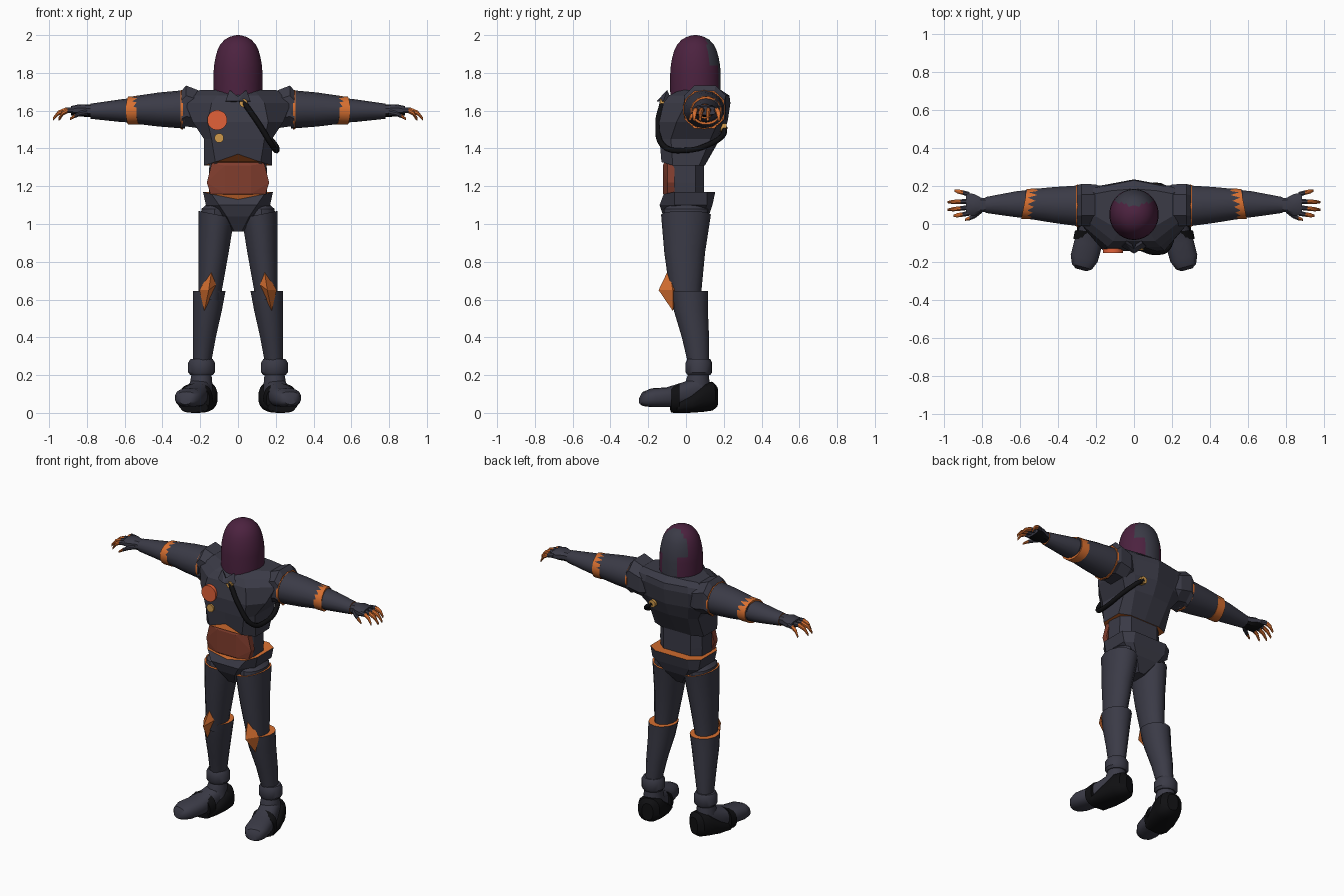
import bpy, bmesh, math
from mathutils import Matrix, Vector

if "Cube" in bpy.data.objects:
    bpy.data.objects.remove(bpy.data.objects["Cube"])


def mat(name, r, g, b):
    m = bpy.data.materials.new(name)
    m.diffuse_color = (r, g, b, 1)
    m.use_nodes = True
    m.node_tree.nodes["Principled BSDF"].inputs["Base Color"].default_value = m.diffuse_color
    return m


SLATE = mat("slate", .043, .043, .062)
PLUM = mat("plum", .072, .016, .05)
ORANGE = mat("orange", .68, .16, .03)
BLACK = mat("black", .005, .005, .006)
RUST = mat("rust", .22, .047, .027)
CORAL = mat("coral", .76, .12, .04)
GOLD = mat("gold", .62, .32, .07)


def finish(name, bm, mats, mirror=False, smooth=True, xform=None):
    if xform:
        bm.transform(xform)
    bmesh.ops.recalc_face_normals(bm, faces=bm.faces)
    me = bpy.data.meshes.new(name)
    bm.to_mesh(me)
    bm.free()
    for m in mats:
        me.materials.append(m)
    ob = bpy.data.objects.new(name, me)
    bpy.context.collection.objects.link(ob)
    if smooth:
        bpy.ops.object.select_all(action='DESELECT')
        ob.select_set(True)
        bpy.context.view_layer.objects.active = ob
        bpy.ops.object.shade_smooth_by_angle(angle=math.radians(35))
    if mirror:
        ob.modifiers.new("mirror", 'MIRROR').use_mirror_merge = False
    return ob


def skin(name, rings, mats, seg=(), caps=(0, 0), **kw):
    """Join point rings into a closed shell; seg = material per band, caps = materials of the ends."""
    bm = bmesh.new()
    vs = [[bm.verts.new(p) for p in r] for r in rings]
    n = len(vs[0])
    for k in range(len(vs) - 1):
        for i in range(n):
            j = (i + 1) % n
            f = bm.faces.new((vs[k][i], vs[k][j], vs[k + 1][j], vs[k + 1][i]))
            f.material_index = seg[k] if seg else 0
    for r, c in zip((vs[0], vs[-1]), caps):
        bm.faces.new(r).material_index = c
    return finish(name, bm, mats, **kw)


def loft(name, axis, rings, mats, n=14, e=2.0, shear=0.0, **kw):
    """Rings are (position, centre u, centre v, radius u, radius v) along an axis."""
    out = []
    for p, cu, cv, ru, rv in rings:
        ring = []
        for i in range(n):
            a = 2 * math.pi * (i + .5) / n
            c, s = math.cos(a), math.sin(a)
            du = math.copysign(abs(c) ** (2 / e), c) * ru
            dv = math.copysign(abs(s) ** (2 / e), s) * rv
            q = p + shear * du
            ring.append({'x': (q, cu + du, cv + dv), 'y': (cu + du, q, cv + dv),
                         'z': (cu + du, cv + dv, q)}[axis])
        out.append(ring)
    return skin(name, out, mats, **kw)


def body(z, yf, wf, w, y1, y2, wb, yb, ridge=0.0, notch=0.0):
    """Angular ten-sided trunk section."""
    half = [(wf, yf, z + notch * .3), (w, y1, z), (w, y2, z), (wb, yb, z)]
    return ([(0, yf, z + notch)] + half + [(0, yb + ridge, z)]
            + [(-x, y, h) for x, y, h in reversed(half)])


def hull(name, pts, m, **kw):
    bm = bmesh.new()
    for p in pts:
        bm.verts.new(p)
    bmesh.ops.convex_hull(bm, input=bm.verts)
    return finish(name, bm, [m], smooth=False, **kw)


# Trunk
skin("chest", [
    body(1.31, -.130, .12, .18, -.07, .07, .11, .10, 0, .06),
    body(1.45, -.140, .14, .18, -.08, .13, .13, .165, .015),
    body(1.54, -.142, .16, .24, -.05, .17, .15, .19, .03),
    body(1.64, -.120, .14, .28, .00, .19, .16, .205, .03),
    body(1.68, -.090, .11, .25, .02, .18, .15, .20, .03),
    body(1.71, -.030, .08, .20, .04, .16, .12, .175, .01),
], [SLATE, ORANGE], caps=(1, 0), smooth=False)
skin("waist", [
    body(1.08, -.105, .12, .15, -.05, .05, .10, .095),
    body(1.22, -.100, .13, .155, -.05, .05, .10, .095),
    body(1.36, -.105, .12, .15, -.05, .05, .10, .095)], [SLATE], smooth=False)
edge = [(0, 1.37), (.14, 1.32), (.165, 1.22), (.14, 1.14), (0, 1.13)]
hull("belly_plate", [(s * x, y, z) for s in (1, -1) for x, z in edge for y in (-.098, -.06)]
     + [(s * .07, -.122, z) for s in (1, -1) for z in (1.16, 1.22, 1.31)], RUST)
skin("pelvis", [
    body(.96, -.07, .02, .03, -.03, .05, .02, .07),
    body(1.04, -.12, .06, .10, -.06, .09, .08, .12),
    body(1.10, -.14, .10, .17, -.06, .11, .12, .14),
    body(1.17, -.118, .14, .185, -.06, .11, .12, .155, 0, -.04),
], [SLATE, ORANGE], caps=(0, 1), smooth=False)
loft("hip_joint", 'z', [(1.0, .125, 0, .05, .09), (1.04, .125, 0, .075, .12),
                        (1.08, .125, 0, .07, .115), (1.11, .12, 0, .04, .08)],
     [SLATE], mirror=True)

# Helmet with a grey plate over the back
prof = [(1.60, .128), (1.70, .13), (1.80, .13), (1.84, .127), (1.88, .12), (1.92, .109),
        (1.95, .094), (1.975, .072), (1.99, .046), (1.998, .02), (2.0, .004)]
helmet = loft("helmet", 'z', [(z, 0, .05, r, r * 1.03) for z, r in prof], [PLUM, SLATE], n=36)
for f in helmet.data.polygons:
    c = f.center
    if (c.y > .115 and c.z > 1.84) or (c.y > .1 and abs(c.x) < .05 and c.z > 1.7):
        f.material_index = 1
loft("neck_ring", 'z', [(1.62, 0, .05, .16, .165), (1.66, 0, .05, .15, .155)], [SLATE], n=16)
hull("collar_point", [(0, -.155, 1.65), (0, -.13, 1.675), (.045, -.1, 1.71),
                      (.066, -.12, 1.65), (.03, -.07, 1.64)], SLATE, mirror=True)

# Chest lamps and hose
loft("large_chest_disc", 'y', [(-.10, -.11, 1.55, .053, .053), (-.152, -.11, 1.55, .053, .053)],
     [CORAL], n=24)
loft("small_chest_disc", 'y', [(-.10, -.10, 1.455, .025, .025), (-.152, -.10, 1.455, .025, .025)],
     [GOLD], n=16)
loft("hose_front_socket", 'y', [(-.10, .03, 1.64, .022, .022), (-.137, .03, 1.64, .022, .022)],
     [GOLD], n=12)
loft("hose_back_socket", 'y', [(.17, .10, 1.51, .024, .024), (.215, .10, 1.51, .024, .024)],
     [GOLD], n=12)
cu = bpy.data.curves.new("hose", 'CURVE')
cu.dimensions, cu.bevel_depth, cu.bevel_resolution, cu.resolution_u = '3D', .015, 2, 8
path = [(.03, -.125, 1.645), (.11, -.148, 1.53), (.185, -.115, 1.41), (.205, 0, 1.39),
        (.195, .12, 1.42), (.15, .195, 1.47), (.10, .205, 1.51)]
sp = cu.splines.new('BEZIER')
sp.bezier_points.add(len(path) - 1)
for b, p in zip(sp.bezier_points, path):
    b.co = p
    b.handle_left_type = b.handle_right_type = 'AUTO'
cu.use_fill_caps = True
cu.materials.append(BLACK)
hose = bpy.data.objects.new("hose", cu)
bpy.context.collection.objects.link(hose)

# Arms
loft("shoulder_pad", 'x', [(.15, .09, 1.60, .10, .09), (.20, .10, 1.605, .115, .105),
                           (.275, .10, 1.625, .118, .115), (.30, .097, 1.605, .112, .105)],
     [SLATE, ORANGE], n=8, e=2.6, caps=(0, 1), mirror=True, smooth=False)
loft("shoulder_seam", 'x', [(.292, .096, 1.605, .114, .104), (.304, .096, 1.605, .113, .103)],
     [ORANGE], n=14, mirror=True)
loft("upper_arm", 'x', [(.28, .095, 1.607, .111, .102), (.42, .10, 1.606, .097, .09),
                        (.57, .105, 1.604, .077, .07)], [SLATE], mirror=True)
loft("elbow_band", 'x', [(.522, .106, 1.602, .083, .077), (.578, .106, 1.600, .08, .076)],
     [ORANGE], n=16, shear=-.2, mirror=True)
loft("forearm", 'x', [(.55, .105, 1.602, .076, .066), (.62, .104, 1.60, .07, .06),
                      (.78, .10, 1.597, .043, .04)], [SLATE, ORANGE], caps=(0, 1), mirror=True)
hand = loft("palm", 'x', [(.76, .10, 1.597, .036, .033), (.805, .10, 1.60, .04, .033),
                          (.84, .10, 1.602, .06, .032), (.885, .105, 1.60, .062, .024)],
            [SLATE, BLACK], n=10, e=2.5, mirror=True)
for f in hand.data.polygons:
    if f.normal.z < -.5:
        f.material_index = 1

# Fingers: start y, tip y, tip x
for i, (y0, y1, tip) in enumerate([(.155, .175, .945), (.12, .115, .98),
                                   (.088, .075, .98), (.057, .043, .95)]):
    d = tip - .87
    loft(f"finger_{i + 1}", 'x', [
        (.865, y0, 1.603, .014, .016), (.87 + d * .4, y0 + (y1 - y0) * .5, 1.602, .013, .015),
        (.87 + d * .75, y0 + (y1 - y0) * .8, 1.587, .012, .014), (tip, y1, 1.555, .006, .01)],
        [SLATE, ORANGE], n=8, seg=(0, 1, 1), caps=(0, 1), mirror=True)
loft("thumb", 'x', [(.80, .075, 1.592, .018, .016), (.835, .045, 1.585, .015, .014),
                    (.865, .03, 1.572, .012, .012), (.89, .022, 1.555, .006, .007)],
     [SLATE, ORANGE], n=8, seg=(0, 0, 1), caps=(0, 1), mirror=True)

# Legs
loft("thigh", 'z', [(.60, .15, 0, .060, .08), (.66, .148, -.003, .064, .086),
                    (.85, .130, -.007, .080, .108), (1.05, .114, 0, .097, .132)],
     [SLATE, ORANGE], shear=.2, caps=(0, 1), mirror=True)
loft("shin", 'z', [(.26, .19, .066, .048, .055), (.40, .178, .05, .062, .072),
                   (.54, .162, .026, .078, .09), (.645, .152, .018, .088, .099)],
     [SLATE, ORANGE], caps=(0, 1), mirror=True)
hull("knee_guard", [(.138, -.09, .765), (.205, -.07, .65), (.108, -.07, .685), (.178, -.07, .54),
                    (.155, -.145, .65), (.155, -.03, .65)], ORANGE, mirror=True)
loft("ankle_cuff", 'z', [(.20, .193, .068, .06, .06), (.215, .193, .068, .072, .07),
                         (.265, .193, .068, .072, .07), (.285, .193, .068, .06, .06)],
     [SLATE], n=18, mirror=True)
loft("ankle", 'z', [(.08, .195, .06, .065, .075), (.16, .195, .06, .06, .066),
                    (.22, .193, .068, .052, .052)], [SLATE], n=16, mirror=True)

# Feet, turned outwards
turn = Matrix.Translation(Vector((.195, .07, 0))) @ Matrix.Rotation(math.radians(15), 4, 'Z')


def foot_part(name, rings, m, e=2.5):
    loft(name, 'y', [(y, 0, (a + b) / 2, r, (b - a) / 2) for y, r, a, b in rings],
         [m], n=18, e=e, mirror=True, xform=turn)


foot_part("shoe_toe", [(-.322, .03, .045, .085), (-.305, .055, .036, .112), (-.26, .074, .03, .13),
                       (-.18, .075, .03, .135), (-.08, .066, .035, .165), (0, .06, .04, .2)], SLATE)
foot_part("shoe_heel", [(-.14, .075, 0, .055), (-.06, .088, 0, .10), (.02, .086, .005, .162),
                        (.07, .07, .012, .165), (.095, .035, .03, .14)], BLACK)
loft("shoe_strap", 'y', [(-.155, 0, .07, .083, .068), (-.11, 0, .078, .086, .078)],
     [BLACK], n=18, e=2.5, shear=-.25, mirror=True, xform=turn)
